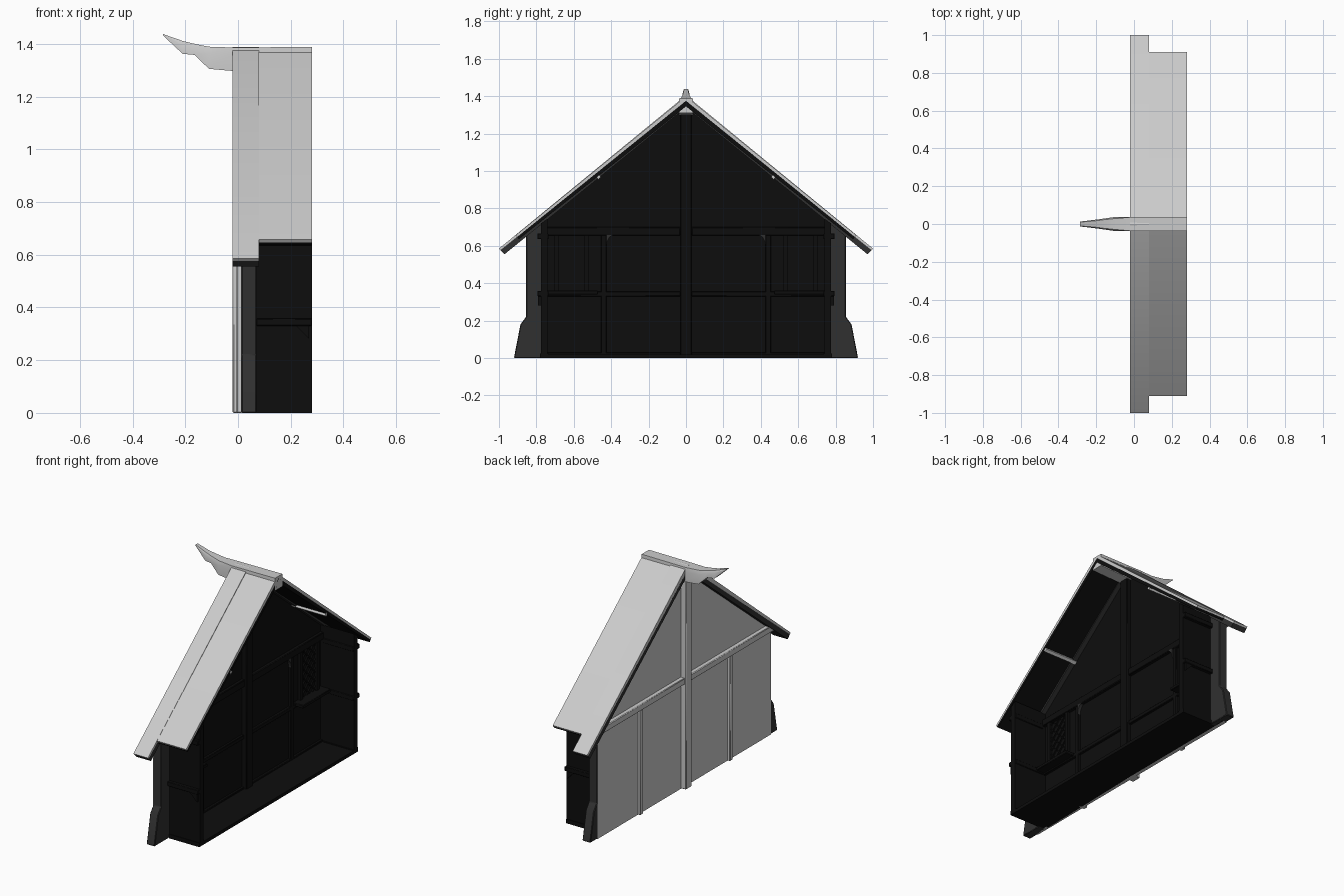
import bpy, bmesh, math
from mathutils import Vector

if "Cube" in bpy.data.objects:
    bpy.data.objects.remove(bpy.data.objects["Cube"])


def shade(name, v):
    m = bpy.data.materials.new(name)
    m.diffuse_color = (v, v, v, 1)
    m.use_nodes = True
    m.node_tree.nodes["Principled BSDF"].inputs["Base Color"].default_value = m.diffuse_color
    return m


DARK = shade("dark_interior", .004)
DIM = shade("dim_timber", .03)


def finish(name, bm, mirror=False, bevel=0.0, mat=None):
    bmesh.ops.recalc_face_normals(bm, faces=bm.faces)
    me = bpy.data.meshes.new(name)
    bm.to_mesh(me)
    bm.free()
    if mat:
        me.materials.append(mat)
    ob = bpy.data.objects.new(name, me)
    bpy.context.collection.objects.link(ob)
    if bevel:
        b = ob.modifiers.new("bevel", "BEVEL")
        b.width, b.segments = bevel, 1
    if mirror:
        m = ob.modifiers.new("mirror", "MIRROR")
        m.use_axis = (False, True, False)
        m.use_mirror_merge = False
    bpy.context.view_layer.objects.active = ob
    ob.select_set(True)
    bpy.ops.object.shade_smooth_by_angle(angle=math.radians(30))
    ob.select_set(False)
    return ob


def loft(name, rings, mirror=False, bevel=0.0, mat=None):
    """Skin a list of equal-length closed rings and cap both ends."""
    bm = bmesh.new()
    vs = [[bm.verts.new(p) for p in r] for r in rings]
    n = len(vs[0])
    for a, b in zip(vs, vs[1:]):
        for i in range(n):
            bm.faces.new((a[i], a[(i + 1) % n], b[(i + 1) % n], b[i]))
    bm.faces.new(vs[0])
    bm.faces.new(vs[-1])
    return finish(name, bm, mirror, bevel, mat)


def prism(name, profile, x0, x1, mirror=False, bevel=0.0, mat=None):
    """Extrude a (y, z) outline from x0 to x1."""
    return loft(name, [[(x, y, z) for y, z in profile] for x in (x0, x1)], mirror, bevel, mat)


def box(name, x, y, z, mirror=False, bevel=0.0, mat=None):
    prof = [(y[0], z[0]), (y[1], z[0]), (y[1], z[1]), (y[0], z[1])]
    return prism(name, prof, x[0], x[1], mirror, bevel, mat)


# Gable wall with its dark inner lining, side walls and floor
gable = [(-.85, 0), (.85, 0), (.85, .665), (0, 1.355), (-.85, .665)]
prism("gable_wall", gable, .012, .035)
prism("gable_lining", gable, .035, .05, mat=DARK)
prism("side_wall", [(.74, 0), (.775, 0), (.775, .72), (.74, .745)], .045, .28, True, mat=DARK)
box("floor", (.02, .28), (-.75, .75), (0, .02), mat=DARK)

# Roof slabs and the raised verge at the gable end, each with a dark soffit
prism("roof_slab", [(0, 1.385), (.04, 1.366), (.91, .657), (.903, .647), (0, 1.375)], .07, .28, True)
prism("roof_soffit", [(0, 1.375), (.903, .647), (.893, .636), (0, 1.345)], .07, .28, True, mat=DARK)
prism("verge_board", [(0, 1.388), (.03, 1.38), (1, .585), (.992, .577), (0, 1.37)], -.02, .08, True)
prism("verge_soffit", [(0, 1.375), (.992, .577), (.97, .555), (0, 1.34)], -.02, .08, True, mat=DIM)
prism("purlin", [(.465, .985), (.48, .973), (.47, .955), (.455, .967)], .05, .28, True)

# Ridge beam with a carved, upswept end: x, bottom z, top z, half widths low and high
sections = [(.28, 1.31, 1.388, .038, .036), (-.02, 1.297, 1.386, .038, .036),
            (-.11, 1.305, 1.389, .036, .028), (-.165, 1.358, 1.400, .028, .022),
            (-.21, 1.362, 1.411, .022, .016), (-.285, 1.432, 1.437, .013, .010)]
loft("ridge_beam", [[(x, -a, lo), (x, a, lo), (x, a, lo + (hi - lo) * .7),
                     (x, b, hi), (x, -b, hi), (x, -a, lo + (hi - lo) * .7)]
                    for x, lo, hi, a, b in sections])

# Corner posts with battered feet
prism("corner_post", [(.77, 0), (.92, 0), (.885, .18), (.855, .22), (.855, .67), (.77, .735)],
      .014, .07, True, .004, DIM)

# Gable timber frame: grey outside, dark inside
box("centre_post", (-.02, .04), (-.03, .03), (0, 1.34), bevel=.004)
box("stud", (-.005, .04), (.425, .455), (0, .67), True, .003)
box("tie_beam", (-.015, .04), (.03, .85), (.655, .695), True, .004)
box("inner_centre_post", (.04, .08), (-.03, .03), (0, 1.34), bevel=.004, mat=DARK)
box("inner_stud", (.04, .065), (.425, .455), (0, .67), True, .003, DARK)
box("inner_tie_beam", (.04, .07), (.03, .75), (.655, .70), True, .004, DARK)
box("inner_rail", (.045, .065), (.03, .75), (.33, .355), True, .003, DARK)
box("inner_sill_plate", (.045, .065), (.03, .75), (0, .03), True, .003, DARK)

# Curved braces from the studs to the tie beam
outer = [(.425 - .045 * (1 - math.cos(t)), .60 + .06 * math.sin(t))
         for t in [i * math.pi / 8 for i in range(5)]]
prism("curved_brace", outer + [(.40, .66), (.425, .66)], .045, .07, True, mat=DIM)

# Side wall rails, wall plates and short brackets
box("side_rail", (.07, .28), (.735, .795), (.33, .358), True, .003, DARK)
box("side_plate", (.07, .28), (.735, .795), (.635, .665), True, .003, DARK)
box("side_sill", (.07, .28), (.735, .780), (0, .025), True, mat=DARK)
loft("rail_bracket", [[(.27, y, .33), (.27, y, .28), (.22, y, .33)] for y in (.77, .79)],
     True, mat=DARK)

# Inner windows: frame, sill and crossed lattice bars
for y in (.53, .69):
    box("window_jamb", (.045, .068), (y - .012, y + .012), (.355, .655), True, mat=DARK)
box("window_sill", (.045, .12), (.47, .745), (.34, .36), True, .003, DARK)
bm = bmesh.new()
y0, y1, z0, z1, h = .54, .68, .36, .65, .003
for s in (1, -1):
    for k in range(-2, 6):
        # Clip each diagonal to the opening height
        zs = z0 + k * .056 + (0 if s > 0 else .14)
        a, b = Vector((y0, zs)), Vector((y1, zs + s * .14))
        lo, hi = (a, b) if s > 0 else (b, a)
        ta, tb = max(0, (z0 - lo.y) / .14), min(1, (z1 - lo.y) / .14)
        if tb - ta < .05:
            continue
        p, q = lo.lerp(hi, ta), lo.lerp(hi, tb)
        d = (q - p).normalized()
        n = Vector((-d.y, d.x)) * h
        ring = [p + n, q + n, q - n, p - n]
        lower = [bm.verts.new((.048, v.x, v.y)) for v in ring]
        upper = [bm.verts.new((.058, v.x, v.y)) for v in ring]
        bm.faces.new(lower)
        bm.faces.new(upper)
        for i in range(4):
            j = (i + 1) % 4
            bm.faces.new((lower[i], lower[j], upper[j], upper[i]))
finish("window_lattice", bm, True, mat=DARK)
